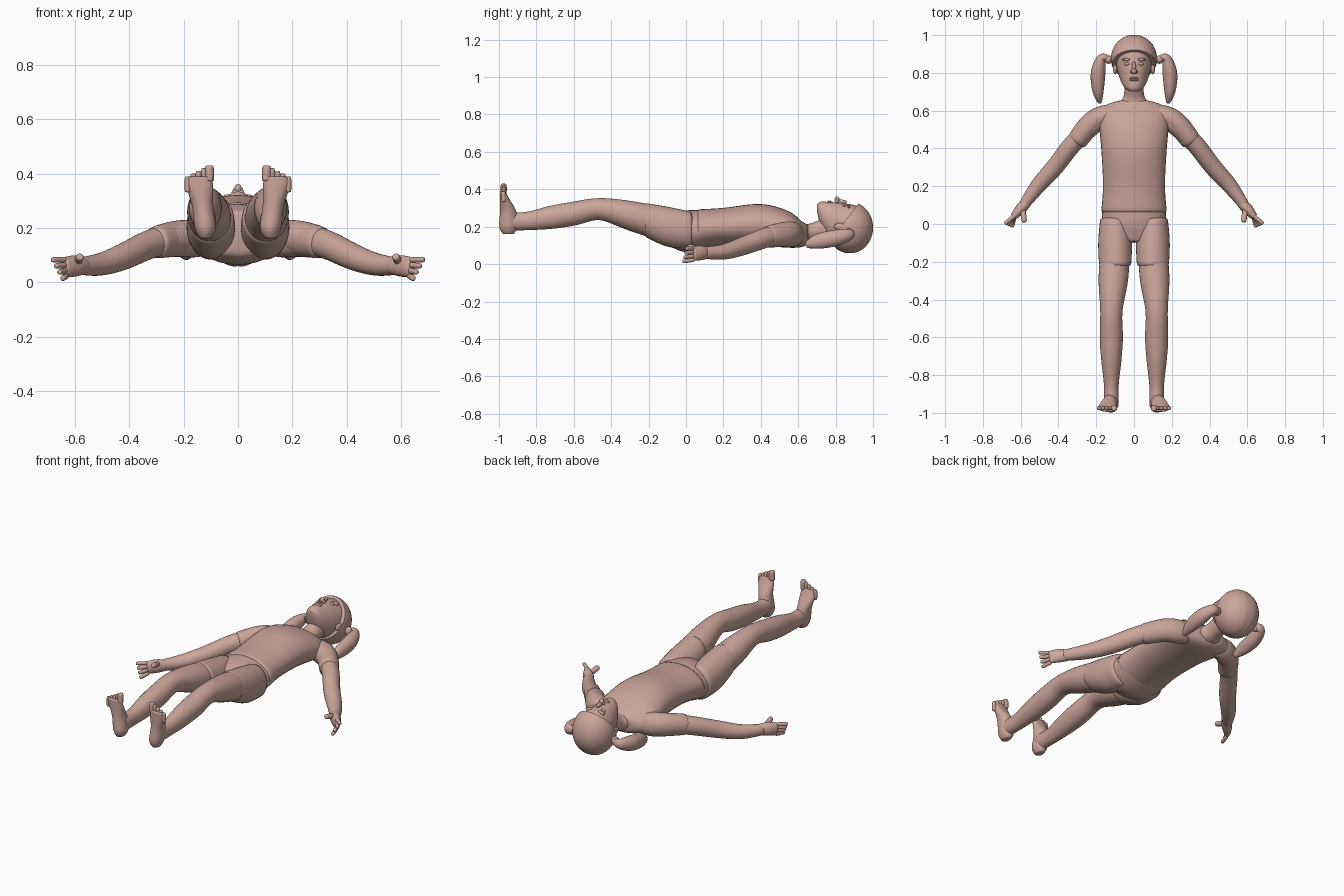
import bpy, bmesh, math
from mathutils import Vector, Matrix

cube = bpy.data.objects.get("Cube")
if cube:
    bpy.data.objects.remove(cube, do_unlink=True)


def material(name, colour):
    mat = bpy.data.materials.new(name)
    mat.use_nodes = True
    mat.diffuse_color = (*colour, 1)
    shader = mat.node_tree.nodes["Principled BSDF"]
    shader.inputs["Base Color"].default_value = (*colour, 1)
    return mat


CLAY = material("clay", (.6, .38, .32))
CLOTH = material("clay cloth", (.58, .37, .315))
FORWARD, UPWARD = Vector((0, 1, 0)), Vector((0, 0, 1))


def finish(name, bm, mat, mirror=False, smooth=True):
    """Turn a bmesh into a smooth, optionally mirrored object."""
    bmesh.ops.recalc_face_normals(bm, faces=bm.faces)
    for face in bm.faces:
        face.smooth = True
    mesh = bpy.data.meshes.new(name)
    bm.to_mesh(mesh)
    bm.free()
    mesh.materials.append(mat)
    obj = bpy.data.objects.new(name, mesh)
    bpy.context.collection.objects.link(obj)
    if mirror:
        obj.modifiers.new("mirror", "MIRROR").use_mirror_merge = False
    if smooth:
        obj.modifiers.new("smooth", "SUBSURF")
    return obj


def spline(points, steps=4):
    """Pass a smooth curve through every control ring."""
    points = [Vector(p) for p in points]
    padded = [points[0], *points, points[-1]]
    result = []
    for a, b, c, d in zip(padded, padded[1:], padded[2:], padded[3:]):
        for step in range(steps):
            t = step / steps
            bend = (c - a) * t + (a * 2 - b * 5 + c * 4 - d) * t ** 2 + (b * 3 - a - c * 3 + d) * t ** 3
            result.append(b + bend / 2)
    return result + [points[-1]]


def loft(name, rings, mat=CLAY, mirror=False, up=UPWARD, sides=16, axis=None):
    """Skin smooth elliptical rings (x, y, z, side radius, up radius) along a path.
    The rings face along the path, or along a fixed axis if one is given."""
    bm = bmesh.new()
    rings = spline(rings)
    centres = [Vector(ring[:3]) for ring in rings]
    loops = []
    for i, ring in enumerate(rings):
        ahead = axis or centres[min(i + 1, len(rings) - 1)] - centres[max(i - 1, 0)]
        side = ahead.cross(up).normalized()
        lift = side.cross(ahead).normalized()
        loop = []
        for k in range(sides):
            angle = math.tau * k / sides
            offset = side * math.cos(angle) * ring[3] + lift * math.sin(angle) * ring[4]
            loop.append(bm.verts.new(centres[i] + offset))
        loops.append(loop)
    for low, high in zip(loops, loops[1:]):
        for k in range(sides):
            following = (k + 1) % sides
            bm.faces.new((low[k], low[following], high[following], high[k]))
    bm.faces.new(loops[0])
    bm.faces.new(loops[-1])
    return finish(name, bm, mat, mirror)


def ball(name, centre, radii, mirror=False):
    bm = bmesh.new()
    placement = Matrix.LocRotScale(Vector(centre), None, Vector(radii))
    bmesh.ops.create_uvsphere(bm, u_segments=20, v_segments=12, radius=1, matrix=placement)
    return finish(name, bm, CLAY, mirror, smooth=False)


def digit(name, start, end, radius):
    """Small rounded finger or toe."""
    middle = Vector(start).lerp(Vector(end), .85)
    rings = [(*start, radius, radius), (*middle, radius, radius), (*end, radius / 2, radius / 2)]
    loft(name, rings, mirror=True, up=FORWARD, sides=8)


# Plain shirt and shorts covering the trunk
loft("shirt", [(0, .05, .185, .18, .11), (0, .2, .2, .168, .103), (0, .4, .21, .178, .115),
               (0, .55, .185, .19, .1), (0, .62, .16, .17, .07), (0, .655, .16, .08, .05)],
     CLOTH, axis=FORWARD)
loft("shorts_waist", [(0, -.1, .18, .16, .08), (0, 0, .175, .175, .115), (0, .12, .19, .17, .1)],
     CLOTH, axis=FORWARD)
loft("shorts_leg", [(.1, .04, .18, .08, .1), (.1, -.1, .2, .092, .11), (.1, -.23, .24, .086, .09)],
     CLOTH, mirror=True, axis=FORWARD)
loft("sleeve", [(.1, .58, .16, .05, .06), (.16, .57, .16, .06, .07), (.23, .53, .16, .06, .068),
                (.31, .43, .145, .055, .06)], CLOTH, mirror=True)

# Legs and feet
loft("leg", [(.1, -.15, .22, .08, .09), (.11, -.3, .26, .08, .08), (.12, -.46, .295, .06, .06),
             (.12, -.6, .27, .063, .065), (.12, -.72, .25, .055, .063), (.12, -.85, .23, .04, .05),
             (.12, -.95, .23, .04, .05)], mirror=True)
loft("foot", [(.12, -.95, .16, .02, .03), (.12, -.95, .2, .04, .05), (.13, -.95, .28, .04, .045),
              (.14, -.97, .35, .05, .025), (.14, -.98, .39, .045, .015)], mirror=True, up=FORWARD,
     axis=UPWARD)
for i, toe in enumerate(("big", "second", "third", "fourth", "little")):
    base = Vector((.105 + i * .02, -.975, .37 - i * .01))
    digit(toe + "_toe", base, base + UPWARD * .06, .018 if toe == "big" else .012)

# Arms and hands
loft("arm", [(.17, .56, .17, .05, .06), (.31, .44, .145, .05, .055), (.42, .3, .095, .048, .05),
             (.51, .2, .065, .042, .042), (.59, .09, .06, .027, .032)], mirror=True)
loft("palm", [(.56, .12, .06, .025, .03), (.6, .08, .06, .03, .04), (.64, .035, .055, .018, .038)],
     mirror=True)
for i, finger in enumerate(("index", "middle", "ring", "little")):
    knuckle = Vector((.63, .045, .083 - i * .02))
    reach = Vector((.055 - i * .013, -.045 - i * .006, -i * .003))
    digit(finger + "_finger", knuckle, knuckle + reach, .0115)
digit("thumb", (.59, .08, .075), (.58, .01, .095), .016)

# Neck and head
loft("neck", [(0, .6, .16, .12, .055), (0, .66, .165, .065, .052), (0, .71, .18, .052, .055),
              (0, .8, .2, .055, .06)], axis=FORWARD)
loft("head", [(0, .7, .3, .02, .02), (0, .72, .27, .05, .065), (0, .76, .235, .073, .1),
              (0, .83, .21, .094, .12), (0, .91, .2, .1, .115), (0, .97, .2, .07, .08)], axis=FORWARD)

# Facial features
ball("nose_bridge", (0, .83, .333), (.011, .03, .012))
ball("nose_tip", (0, .808, .343), (.014, .014, .018))
ball("nostril", (.011, .806, .336), (.009, .01, .012), mirror=True)
ball("eye", (.036, .847, .313), (.017, .008, .011), mirror=True)
ball("brow", (.038, .87, .308), (.026, .008, .014), mirror=True)
for lip, height in (("upper_lip", .772), ("lower_lip", .762)):
    ball(lip, (0, height, .33), (.024, .006, .01))
ball("ear", (.1, .825, .2), (.012, .033, .02), mirror=True)

# Hair cap, cut along the hairline and creased at the parting
bm = bmesh.new()
bmesh.ops.create_uvsphere(bm, u_segments=40, v_segments=24, radius=1)
for vert in bm.verts:
    parting = 1 - .02 * math.exp(-(vert.co.x / .04) ** 2)
    vert.co = Vector((0, .876, .195)) + vert.co * parting * Vector((.122, .126, .138))
everything = bm.verts[:] + bm.edges[:] + bm.faces[:]
bmesh.ops.bisect_plane(bm, geom=everything, plane_co=(0, .74, .085),
                       plane_no=(0, -.25, .19), clear_outer=True)
bmesh.ops.holes_fill(bm, edges=[edge for edge in bm.edges if edge.is_boundary])
hair = finish("hair_cap", bm, CLAY, smooth=False)
hair.data.set_sharp_from_angle(angle=math.radians(40))

# Pigtails and their ties
ball("hair_tie", (.135, .87, .165), (.022, .022, .027), mirror=True)
loft("pigtail", [(.13, .87, .165, .015, .02), (.17, .88, .16, .025, .03), (.19, .8, .14, .04, .045),
                 (.19, .7, .12, .03, .04), (.18, .64, .1, .01, .015)], mirror=True)
